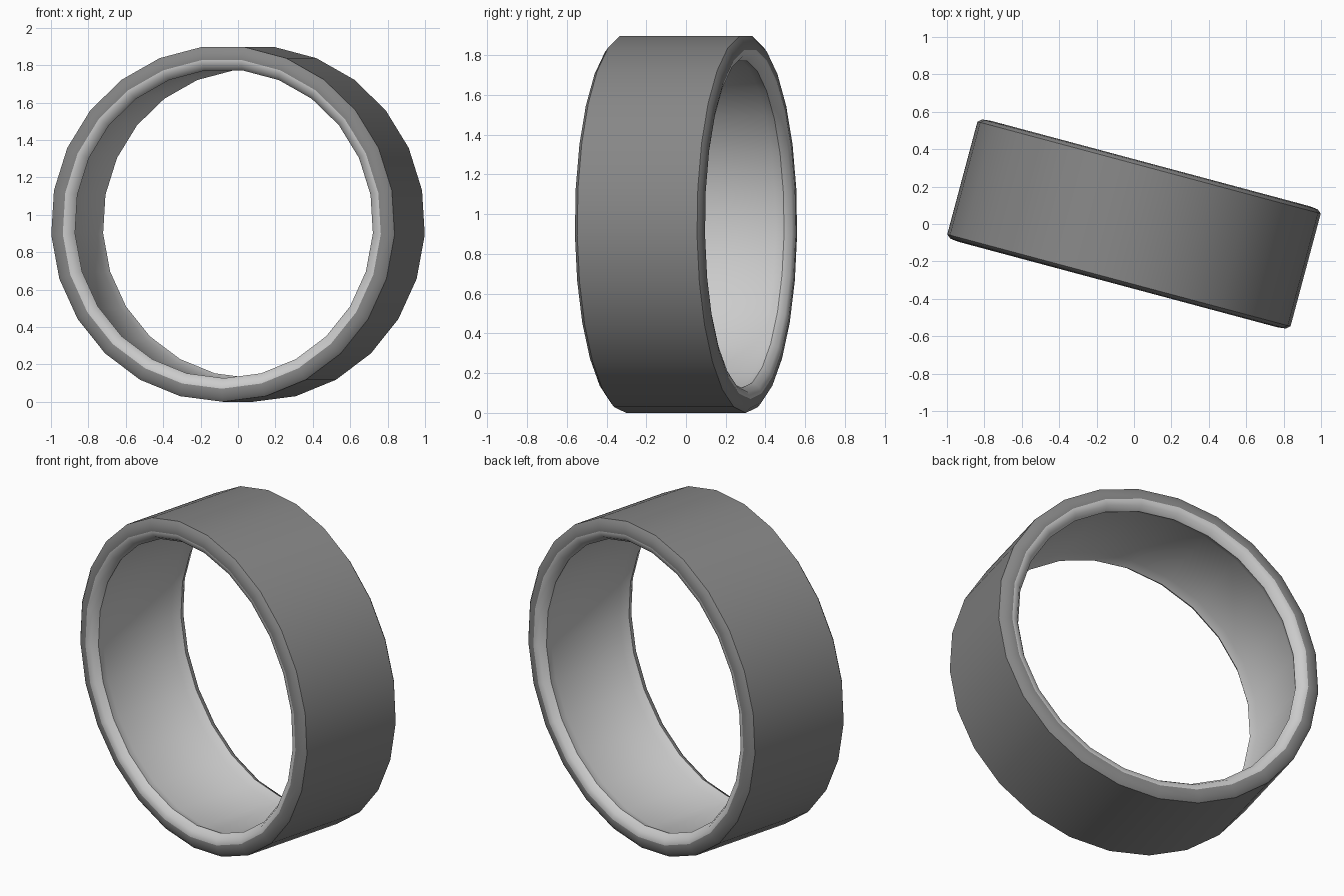
import bpy, bmesh, math
from mathutils import Matrix

if "Cube" in bpy.data.objects:
    bpy.data.objects.remove(bpy.data.objects["Cube"])

SIDES = 25
R = 0.952
TILT = math.radians(-15)


def grey(name, v):
    m = bpy.data.materials.new(name)
    m.diffuse_color = (v, v, v, 1)
    m.use_nodes = True
    m.node_tree.nodes["Principled BSDF"].inputs["Base Color"].default_value = m.diffuse_color
    return m


# Half cross-section (axial offset, radius), from outer wall over the rim to the bore
half = [(0.312, R), (0.330, 0.93), (0.335, 0.882), (0.325, 0.848),
        (0.290, 0.826), (0.240, 0.847)]
profile = half + [(-y, r) for y, r in reversed(half)]
n = len(profile)
DARK = {0, 1, n - 3, n - 2, n - 1}   # outer wall and rim segments

# Ring band: sweep the closed cross-section, one vertex pointing straight down
bm = bmesh.new()
loops = []
for i in range(SIDES):
    a = -math.pi / 2 + 2 * math.pi * i / SIDES
    loops.append([bm.verts.new((r * math.cos(a), y, r * math.sin(a))) for y, r in profile])
for i in range(SIDES):
    p, q = loops[i], loops[(i + 1) % SIDES]
    for j in range(n):
        k = (j + 1) % n
        f = bm.faces.new((p[j], p[k], q[k], q[j]))
        f.material_index = 0 if j in DARK else 1
bmesh.ops.recalc_face_normals(bm, faces=bm.faces)
bm.transform(Matrix.Translation((0, 0, R)) @ Matrix.Rotation(TILT, 4, 'Z'))

mesh = bpy.data.meshes.new("ring_band")
bm.to_mesh(mesh)
bm.free()
mesh.materials.append(grey("dark_outer", 0.24))
mesh.materials.append(grey("light_inner", 0.56))
ring = bpy.data.objects.new("ring_band", mesh)
bpy.context.collection.objects.link(ring)

# Smooth band with crisp rim edges
bpy.context.view_layer.objects.active = ring
ring.select_set(True)
bpy.ops.object.shade_smooth_by_angle(angle=math.radians(48))
